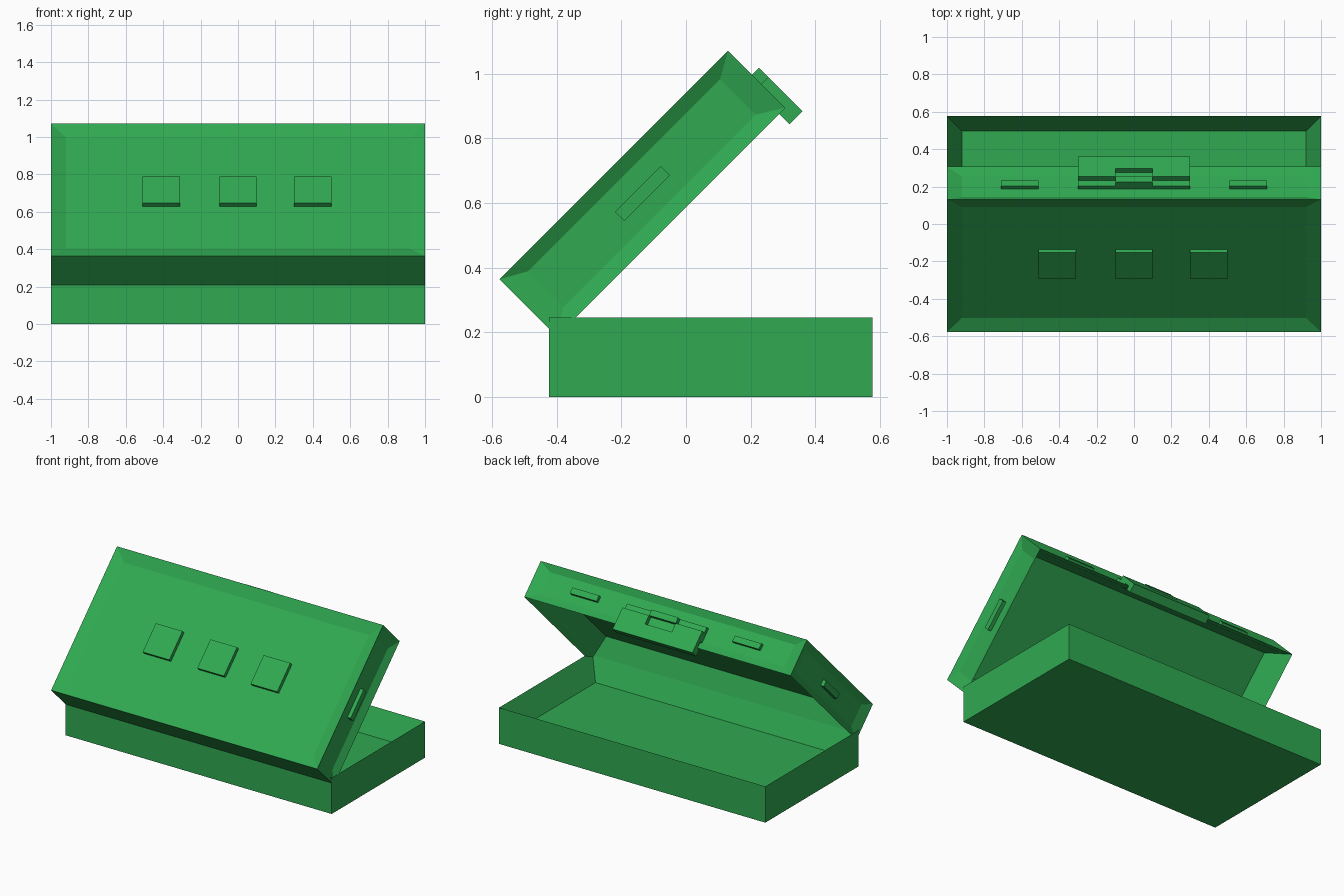
import bpy, bmesh, math
from mathutils import Vector, Matrix

if "Cube" in bpy.data.objects:
    bpy.data.objects.remove(bpy.data.objects["Cube"])

green = bpy.data.materials.new("case_green")
green.diffuse_color = (0.029, 0.395, 0.082, 1)
green.use_nodes = True
green.node_tree.nodes["Principled BSDF"].inputs["Base Color"].default_value = green.diffuse_color

# Lid frame: local y runs up the slope, local z is the outward normal
LID = Matrix.Translation((0, -0.577, 0.364)) @ Matrix.Rotation(math.radians(45), 4, 'X')


def new_box(lo, hi):
    bm = bmesh.new()
    bmesh.ops.create_cube(bm, size=1)
    for v in bm.verts:
        v.co = Vector([lo[i] if v.co[i] < 0 else hi[i] for i in range(3)])
    return bm


def recess(bm, direction, margin, depth):
    """Sink a rectangular panel into the face that looks in a direction."""
    n = Vector(direction)
    bm.normal_update()
    f = max(bm.faces, key=lambda f: f.normal.dot(n) * 10 + f.calc_area())
    corners = [v.co.copy() for v in f.verts]
    c = sum(corners, Vector()) / 4
    bmesh.ops.inset_individual(bm, faces=[f], thickness=0.01)
    for v in f.verts:
        old = min(corners, key=lambda p: (p - v.co).length)
        d = old - c
        for i in range(3):
            if abs(d[i]) > 1e-5:
                v.co[i] = c[i] + math.copysign(abs(d[i]) - margin[i], d[i])
        v.co -= n * depth


def finish(name, bm, matrix=Matrix()):
    me = bpy.data.meshes.new(name)
    bm.normal_update()
    bm.to_mesh(me)
    bm.free()
    me.materials.append(green)
    ob = bpy.data.objects.new(name, me)
    ob.matrix_world = matrix
    bpy.context.collection.objects.link(ob)


def block(name, lo, hi):
    finish(name, new_box(lo, hi), LID)


# Open base tray
base = new_box((-1, -0.423, 0), (1, 0.577, 0.246))
recess(base, (0, 0, 1), (0.08, 0.08, 0), 0.16)
finish("base_tray", base)

# Hollow lid with sunken panels on top, sides and opening edge
lid = new_box((-1, 0, -0.25), (1, 1, 0))
recess(lid, (0, 0, -1), (0.08, 0.08, 0), 0.16)
recess(lid, (0, 0, 1), (0.08, 0.08, 0), 0.025)
for s in (-1, 1):
    recess(lid, (s, 0, 0), (0, 0.08, 0.045), 0.025)
recess(lid, (0, 1, 0), (0.08, 0, 0.045), 0.025)
finish("lid", lid, LID)

# Square studs on the lid top
for i, x in enumerate((-0.41, 0, 0.4)):
    block(f"top_stud_{i}", (x - 0.1, 0.4, -0.03), (x + 0.1, 0.6, 0))

# Bars on the sides and the opening edge
for s, side in ((-1, "left"), (1, "right")):
    a, b = sorted((s * 0.97, s))
    block(f"{side}_side_bar", (a, 0.4, -0.145), (b, 0.6, -0.105))
    a, b = sorted((s * 0.51, s * 0.71))
    block(f"{side}_edge_bar", (a, 0.97, -0.145), (b, 1, -0.105))

# Latch: backing, plate with a notch, lip hanging below and grip tab
block("latch_backing", (-0.3, 0.97, -0.206), (0.3, 1, -0.105))
for s, side in ((-1, "left"), (1, "right")):
    a, b = sorted((s * 0.1, s * 0.3))
    block(f"latch_plate_{side}", (a, 0.999, -0.205), (b, 1.03, -0.145))
block("latch_plate_lower", (-0.3, 0.999, -0.25), (0.3, 1.03, -0.205))
block("latch_lip", (-0.3, 0.973, -0.295), (0.3, 1.03, -0.25))
block("latch_tab", (-0.1, 0.999, -0.145), (0.1, 1.03, -0.105))
